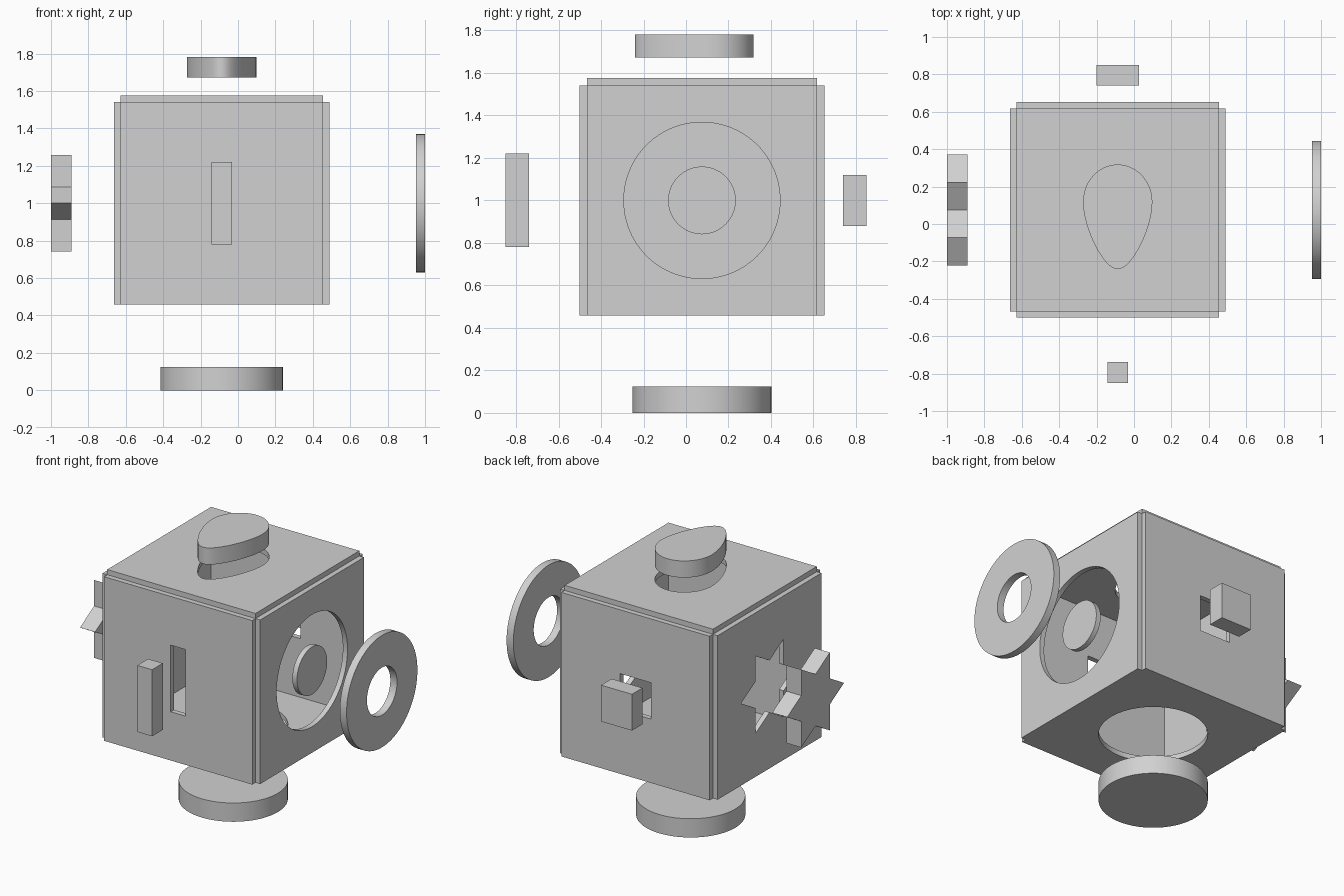
import bpy
import bmesh
import math
from mathutils import Matrix, Vector
from mathutils.geometry import interpolate_bezier

cube = bpy.data.objects.get("Cube")
if cube:
    bpy.data.objects.remove(cube, do_unlink=True)

grey = bpy.data.materials.new("plain_grey")
grey.use_nodes = True
grey.diffuse_color = (0.64, 0.64, 0.64, 1)
grey.node_tree.nodes["Principled BSDF"].inputs["Base Color"].default_value = grey.diffuse_color

CENTRE = Vector((-0.087, 0.075, 1.0))
HALF = 0.542     # half the inner width of the box
THICK = 0.034    # panel thickness


# Outlines in the plane of a panel
def rect(width, height):
    a, b = width / 2, height / 2
    return [(-a, -b), (a, -b), (a, b), (-a, b)]


def circle(radius, sides=96):
    return [(radius * math.cos(math.tau * i / sides), radius * math.sin(math.tau * i / sides))
            for i in range(sides)]


def star(radius):
    return [(r * math.cos(math.pi * i / 6), r * math.sin(math.pi * i / 6))
            for i in range(12) for r in [radius if i % 2 == 0 else radius / math.sqrt(3)]]


def egg():
    spans = [((0, 0.243), (0.1, 0.243), (0.185, 0.155), (0.185, 0.045)),
             ((0.185, 0.045), (0.185, -0.05), (0.14, -0.165), (0.095, -0.235)),
             ((0.095, -0.235), (0.06, -0.29), (0.03, -0.315), (0, -0.315))]
    half = []
    for span in spans:
        half += interpolate_bezier(*[Vector((*p, 0)) for p in span], 16)[:-1]
    half = [(p.x, p.y) for p in half]
    return half + [(0, -0.315)] + [(-x, y) for x, y in reversed(half[1:])]


# Extrude closed outlines (inner ones become holes) between two distances from the centre
def slab(name, outlines, frame, near, far):
    curve = bpy.data.curves.new(name, "CURVE")
    curve.dimensions = "2D"
    curve.fill_mode = "BOTH"
    curve.extrude = (far - near) / 2
    for points in outlines:
        spline = curve.splines.new("POLY")
        spline.points.add(len(points) - 1)
        for point, (x, y) in zip(spline.points, points):
            point.co = (x, y, 0, 1)
        spline.use_cyclic_u = True
    obj = bpy.data.objects.new(name, curve)
    bpy.context.collection.objects.link(obj)
    bpy.ops.object.select_all(action="DESELECT")
    obj.select_set(True)
    bpy.context.view_layer.objects.active = obj
    bpy.ops.object.convert(target="MESH")
    obj = bpy.context.view_layer.objects.active
    mesh = obj.data
    bm = bmesh.new()
    bm.from_mesh(mesh)
    bmesh.ops.remove_doubles(bm, verts=bm.verts, dist=0.0001)
    bmesh.ops.transform(bm, verts=bm.verts,
                        matrix=frame @ Matrix.Translation((0, 0, (near + far) / 2)))
    bmesh.ops.recalc_face_normals(bm, faces=bm.faces)
    bm.to_mesh(mesh)
    bm.free()
    mesh.materials.clear()
    mesh.materials.append(grey)
    bpy.ops.object.shade_smooth_by_angle(angle=math.radians(30))


# Frame whose local z points outward through one side of the box
def side_frame(across, up):
    u, v = Vector(across), Vector(up)
    basis = Matrix((u, v, u.cross(v))).transposed().to_4x4()
    return Matrix.Translation(CENTRE) @ basis


X, Y, Z = Vector((1, 0, 0)), Vector((0, 1, 0)), Vector((0, 0, 1))

# side, frame, block shape, outlines of the block, block near and far distances
sides = [
    ("front", side_frame(X, Z), "bar", [rect(0.108, 0.44)], 0.813, 0.925),
    ("back", side_frame(-X, Z), "square", [rect(0.226, 0.24)], 0.665, 0.775),
    ("left", side_frame(Y, Z), "ring", [circle(0.37), circle(0.157)], 1.038, 1.087),
    ("right", side_frame(-Y, Z), "star", [star(0.297)], 0.803, 0.913),
    ("top", side_frame(X, Y), "egg", [egg()], 0.672, 0.782),
    ("bottom", side_frame(X, -Y), "round", [circle(0.327)], 0.876, 1.0),
]

for side, frame, shape, outlines, near, far in sides:
    # The base sits inside the walls, the other panels outside
    start = HALF - THICK if side == "bottom" else HALF
    slab(side + "_panel", [rect(2 * HALF, 2 * HALF), outlines[0]], frame, start, start + THICK)
    slab(shape + "_block", outlines, frame, near, far)
    # Loose core left in the middle of the ring hole
    if len(outlines) > 1:
        slab(shape + "_hole_core", [outlines[1]], frame, start, start + THICK)
